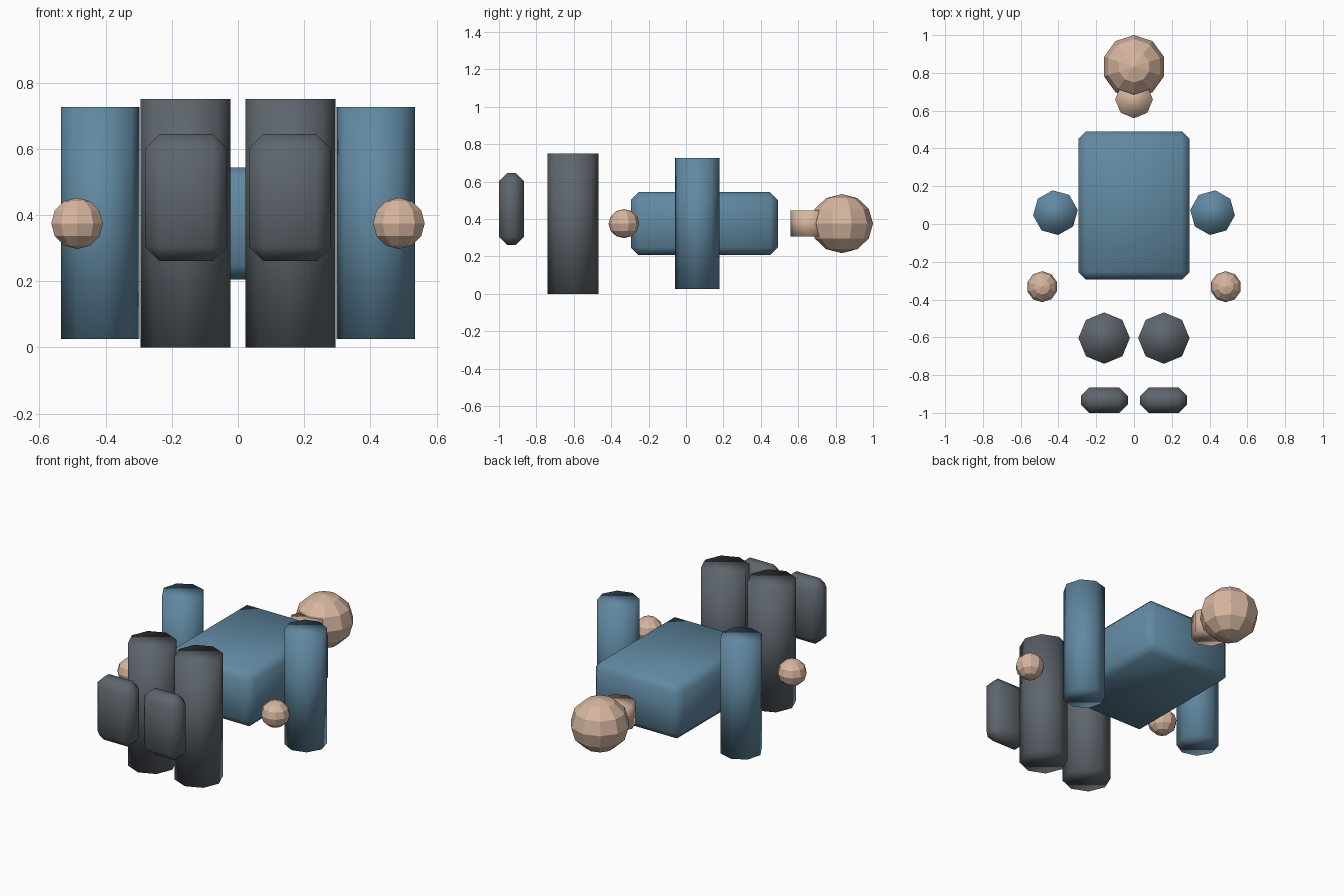
import bpy, bmesh, math
from mathutils import Matrix

cube = bpy.data.objects.get("Cube")
if cube:
    bpy.data.objects.remove(cube, do_unlink=True)


def material(name, rgb):
    m = bpy.data.materials.new(name)
    m.use_nodes = True
    m.diffuse_color = (*rgb, 1)
    m.node_tree.nodes["Principled BSDF"].inputs["Base Color"].default_value = (*rgb, 1)
    return m


blue = material("blue cloth", (0.12, 0.25, 0.36))
grey = material("dark grey", (0.11, 0.13, 0.15))
skin = material("skin", (0.68, 0.47, 0.35))


def finish(name, bm, mat, loc, smooth):
    bmesh.ops.recalc_face_normals(bm, faces=bm.faces)
    mesh = bpy.data.meshes.new(name)
    for f in bm.faces:
        f.smooth = smooth
    bm.to_mesh(mesh)
    bm.free()
    mesh.materials.append(mat)
    ob = bpy.data.objects.new(name, mesh)
    ob.location = loc
    bpy.context.collection.objects.link(ob)


def column(name, mat, loc, radius, height, turn=0):
    # Eight-sided upright cylinder
    bm = bmesh.new()
    bmesh.ops.create_cone(bm, cap_ends=True, segments=8, radius1=radius, radius2=radius,
                          depth=height, matrix=Matrix.Rotation(math.radians(turn), 4, "Z"))
    finish(name, bm, mat, loc, True)


def ball(name, loc, radius, squash=0.945):
    # Faceted sphere with a vertex facing front and back
    bm = bmesh.new()
    bmesh.ops.create_uvsphere(bm, u_segments=10, v_segments=6, radius=radius)
    front = max(bm.verts, key=lambda v: abs(v.co.y))
    if abs(front.co.x) > 0.01 * radius:
        bmesh.ops.rotate(bm, verts=bm.verts, matrix=Matrix.Rotation(math.pi / 2, 3, "Z"))
    bmesh.ops.scale(bm, verts=bm.verts, vec=(1, 1, squash))
    finish(name, bm, skin, loc, False)


def block(name, mat, loc, size, bevel):
    # Box with chamfered edges, shaded soft
    bm = bmesh.new()
    bmesh.ops.create_cube(bm, size=1)
    bmesh.ops.scale(bm, verts=bm.verts, vec=size)
    bmesh.ops.bevel(bm, geom=bm.edges[:], offset=bevel, segments=1, affect="EDGES")
    finish(name, bm, mat, loc, True)


# Body and head
block("torso", blue, (0, 0.098, 0.375), (0.59, 0.786, 0.338), 0.042)
column("neck", skin, (0, 0.66, 0.375), 0.1, 0.138)
ball("head", (0, 0.833, 0.375), 0.167)

# Paired limbs
for side, s in (("left", 1), ("right", -1)):
    column(side + "_arm", blue, (s * 0.416, 0.06, 0.376), 0.119, 0.702, -7 * s)
    ball(side + "_hand", (s * 0.486, -0.332, 0.375), 0.082)
    column(side + "_leg", grey, (s * 0.158, -0.604, 0.375), 0.136, 0.75)
    block(side + "_foot", grey, (s * 0.157, -0.933, 0.453), (0.248, 0.134, 0.384), 0.044)
